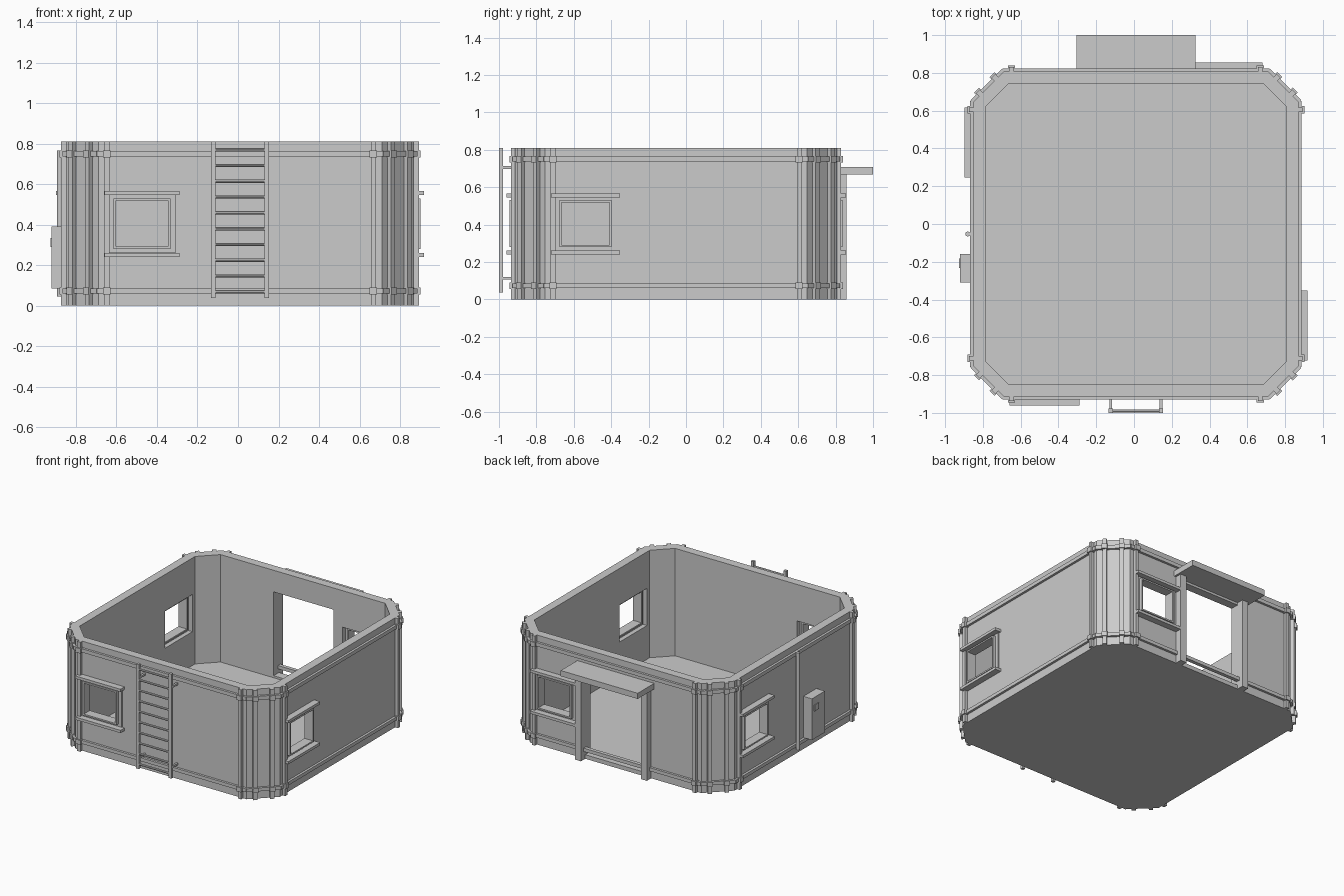
import bpy, bmesh, math
from mathutils import Matrix, Vector

if "Cube" in bpy.data.objects:
    bpy.data.objects.remove(bpy.data.objects["Cube"])

grey = bpy.data.materials.new("plain_grey")
grey.use_nodes = True
grey.diffuse_color = (0.6, 0.6, 0.6, 1)
grey.node_tree.nodes["Principled BSDF"].inputs["Base Color"].default_value = (0.6, 0.6, 0.6, 1)

CENTRE = Matrix.Translation((0.01, -0.053, 0))
HALF, CHAMFER, HEIGHT = 0.86, 0.16, 0.81
CORNER = (2 * HALF - CHAMFER) / math.sqrt(2)   # distance from centre to a corner panel


def side(degrees):
    """Frame of a wall: x runs along it, -y points outward; 0 is the front."""
    return CENTRE @ Matrix.Rotation(math.radians(degrees), 4, 'Z')


def finish(name, bm):
    bmesh.ops.recalc_face_normals(bm, faces=bm.faces)
    mesh = bpy.data.meshes.new(name)
    bm.to_mesh(mesh)
    bm.free()
    mesh.materials.append(grey)
    obj = bpy.data.objects.new(name, mesh)
    bpy.context.collection.objects.link(obj)
    return obj


def box(bm, frame, u, d, z):
    """Box given by ranges along the wall, outward from the centre and up."""
    mid = Vector((sum(u) / 2, -sum(d) / 2, sum(z) / 2))
    size = (abs(u[1] - u[0]), abs(d[1] - d[0]), abs(z[1] - z[0]), 1)
    bmesh.ops.create_cube(bm, size=1, matrix=frame @ Matrix.Translation(mid) @ Matrix.Diagonal(size))


def octagon(bm, half, leg, z0, z1):
    k = half - leg
    points = [(k, -half), (half, -k), (half, k), (k, half),
              (-k, half), (-half, k), (-half, -k), (-k, -half)]
    face = bm.faces.new([bm.verts.new(CENTRE @ Vector((x, y, z0))) for x, y in points])
    top = bmesh.ops.extrude_face_region(bm, geom=[face])["geom"]
    bmesh.ops.translate(bm, verts=[v for v in top if isinstance(v, bmesh.types.BMVert)], vec=(0, 0, z1 - z0))


def ring(bm, frame, u, outer, inner, d, z_mid):
    """Rectangular window ring; outer and inner are half width and half height."""
    (ow, oh), (iw, ih) = outer, inner
    for s in (-1, 1):
        box(bm, frame, (u + s * iw, u + s * ow), d, (z_mid - oh, z_mid + oh))
        box(bm, frame, (u - iw, u + iw), d, (z_mid + s * ih, z_mid + s * oh))


def rod(bm, start, end, radius, sides=8):
    a, b = Vector(start), Vector(end)
    turn = (b - a).to_track_quat('Z', 'Y').to_matrix().to_4x4()
    bmesh.ops.create_cone(bm, cap_ends=True, segments=sides, radius1=radius, radius2=radius,
                          depth=(b - a).length, matrix=Matrix.Translation((a + b) / 2) @ turn)


WALLS = [side(a) for a in (0, 90, 180, 270)]
CORNERS = [side(a) for a in (45, 135, 225, 315)]
FRONT, LEFT, BACK, RIGHT = WALLS
WIN_U, WIN_Z = -0.484, 0.405

# Hollow shell with floor, window holes and doorway
bm = bmesh.new()
octagon(bm, HALF, CHAMFER, 0, HEIGHT)
shell = finish("wall_shell", bm)
cutters = []
bm = bmesh.new()
octagon(bm, 0.797, 0.123, 0.015, 1)
cutters.append(finish("room_cutter", bm))
for frame in WALLS:
    bm = bmesh.new()
    box(bm, frame, (WIN_U - 0.16, WIN_U + 0.16), (0.7, 1), (0.265, 0.54))
    cutters.append(finish("window_cutter", bm))
bm = bmesh.new()
box(bm, BACK, (-0.25, 0.24), (0.7, 1), (0.03, 0.65))
cutters.append(finish("door_cutter", bm))
for cutter in cutters:
    cutter.hide_render = True
    mod = shell.modifiers.new("cut", 'BOOLEAN')
    mod.operation, mod.solver, mod.object = 'DIFFERENCE', 'EXACT', cutter
bpy.context.view_layer.update()
cut = bpy.data.meshes.new_from_object(shell.evaluated_get(bpy.context.evaluated_depsgraph_get()))
shell.modifiers.clear()
shell.data = cut
for cutter in cutters:
    bpy.data.objects.remove(cutter)

# Trim rails, vertical battens and clamps
rails, battens, clamps = bmesh.new(), bmesh.new(), bmesh.new()
RAIL_Z = ((0.06, 0.085), (0.736, 0.763))
for frames, base, reach, at, width in ((WALLS, HALF, 0.705, 0.658, 0.025),
                                       (CORNERS, CORNER, 0.118, 0.058, 0.029)):
    for frame in frames:
        for z in RAIL_Z:
            box(rails, frame, (-reach, reach), (base - 0.01, base + 0.017), z)
        for u in (-at, at):
            box(battens, frame, (u - width / 2, u + width / 2), (base - 0.01, base + 0.023), (0, HEIGHT))
            for lo, hi in RAIL_Z:
                box(clamps, frame, (u - 0.019, u + 0.019), (base - 0.01, base + 0.032), (lo - 0.004, hi + 0.004))
finish("trim_rails", rails)
finish("wall_battens", battens)
finish("batten_clamps", clamps)

# Windows: recessed surround, raised rim, sill and lintel
surround, rim, sills = bmesh.new(), bmesh.new(), bmesh.new()
for frame in WALLS:
    ring(surround, frame, WIN_U, (0.167, 0.142), (0.138, 0.123), (0.83, 0.868), WIN_Z)
    ring(rim, frame, WIN_U, (0.14, 0.125), (0.128, 0.114), (0.82, 0.89), WIN_Z)
    for z in ((0.241, 0.261), (0.545, 0.565)):
        box(sills, frame, (WIN_U - 0.185, WIN_U + 0.185), (HALF - 0.01, 0.908), z)
finish("window_surrounds", surround)
finish("window_rims", rim)
finish("window_sills", sills)

# Doorway posts and canopy
bm = bmesh.new()
for u in ((-0.30, -0.25), (0.24, 0.29)):
    box(bm, BACK, u, (0.82, 0.91), (0, 0.67))
finish("door_posts", bm)
bm = bmesh.new()
box(bm, BACK, (-0.315, 0.315), (0.85, 1.053), (0.667, 0.709))
finish("door_canopy", bm)

# Ladder on the front
bm = bmesh.new()
for x in (-0.123, 0.143):
    box(bm, Matrix(), (x - 0.011, x + 0.011), (0.978, 1.0), (0.037, HEIGHT))
    for z in (0.112, 0.705):
        box(bm, Matrix(), (x - 0.007, x + 0.007), (0.90, 0.985), (z - 0.007, z + 0.007))
finish("ladder_rails", bm)
bm = bmesh.new()
for i in range(10):
    z = 0.068 + i * 0.078
    rod(bm, (-0.123, -0.989, z), (0.143, -0.989, z), 0.008)
finish("ladder_rungs", bm)

# Utility box with handle, and conduit, on the right wall
bm = bmesh.new()
box(bm, RIGHT, (0.105, 0.257), (0.85, 0.93), (0.085, 0.39))
finish("utility_box", bm)
bm = bmesh.new()
box(bm, RIGHT, (0.13, 0.18), (0.92, 0.936), (0.29, 0.335))
finish("box_handle", bm)
bm = bmesh.new()
rod(bm, (-0.88, -0.053, 0.045), (-0.88, -0.053, 0.765), 0.013, 12)
finish("wall_conduit", bm)
